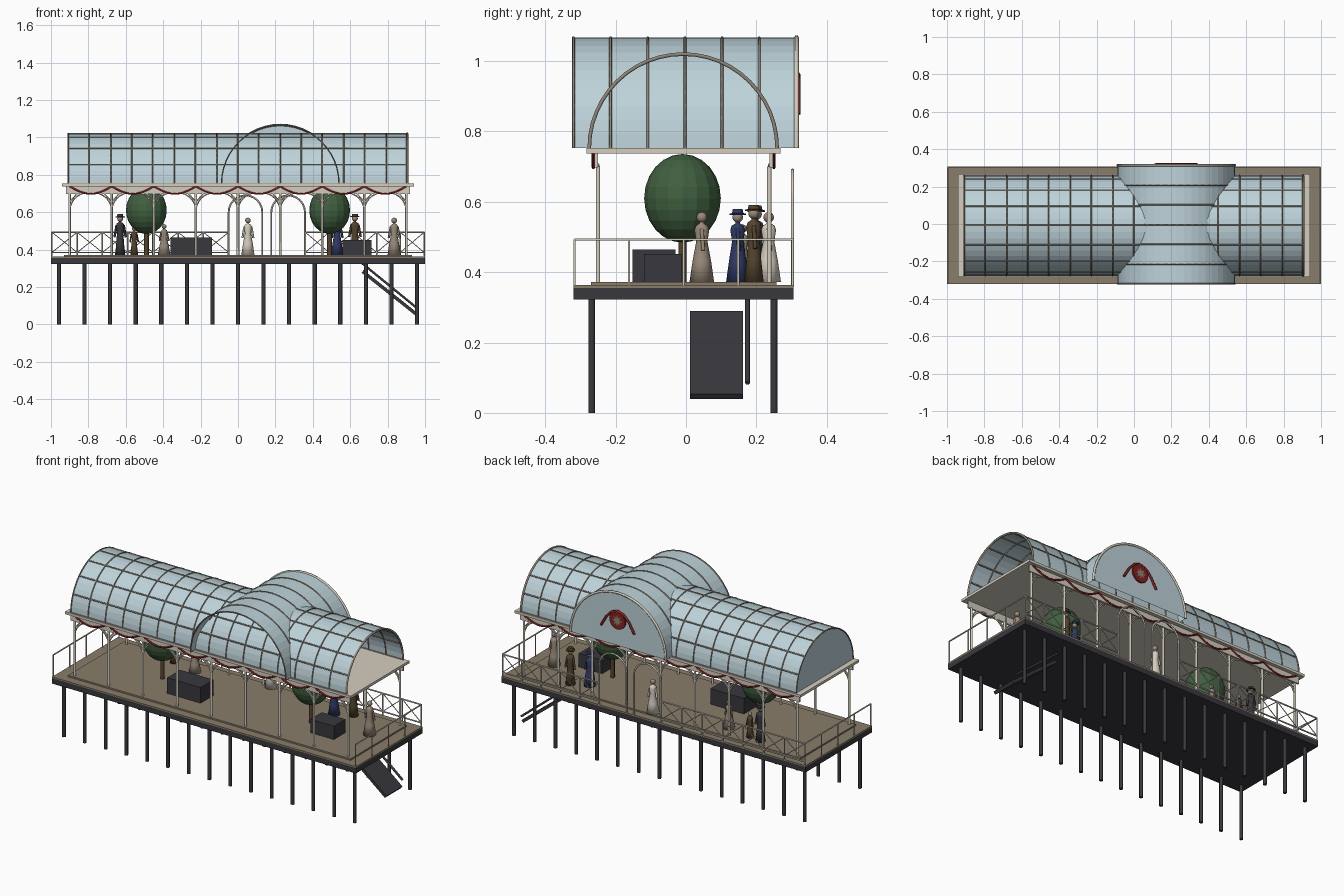
import bpy, bmesh, math
from math import sin, cos, pi
from mathutils import Vector, Matrix

cube = bpy.data.objects.get("Cube")
if cube:
    bpy.data.objects.remove(cube, do_unlink=True)


def material(name, *rgb):
    m = bpy.data.materials.new(name)
    m.use_nodes = True
    m.diffuse_color = (*rgb, 1)
    m.node_tree.nodes["Principled BSDF"].inputs["Base Color"].default_value = (*rgb, 1)
    return m


CREAM = material("cream paint", .66, .61, .52)
GLASS = material("pale blue glass", .51, .65, .70)
RIB = material("grey brown ribs", .27, .235, .19)
DARK = material("dark iron", .04, .04, .048)
DECK = material("tan decking", .25, .205, .145)
GREEN = material("leaf green", .05, .115, .05)
RED = material("deep red", .23, .015, .015)
NAVY = material("navy cloth", .03, .042, .13)
BROWN = material("brown cloth", .09, .058, .027)
TAUPE = material("taupe cloth", .32, .255, .195)


def finish(name, bm, mat, smooth=False):
    me = bpy.data.meshes.new(name)
    bm.to_mesh(me)
    bm.free()
    me.materials.append(mat)
    ob = bpy.data.objects.new(name, me)
    bpy.context.collection.objects.link(ob)
    if smooth:
        me.shade_smooth()
    return ob


def boxes(name, mat, *bounds):
    bm = bmesh.new()
    for x0, x1, y0, y1, z0, z1 in bounds:
        mid = Matrix.Translation(((x0 + x1) / 2, (y0 + y1) / 2, (z0 + z1) / 2))
        bmesh.ops.create_cube(bm, size=1, matrix=mid @ Matrix.Diagonal((x1 - x0, y1 - y0, z1 - z0, 1)))
    return finish(name, bm, mat)


def bars(name, mat, radius, paths, res=1):
    """Round bars along point paths, joined as one mesh."""
    cu = bpy.data.curves.new(name, "CURVE")
    cu.dimensions, cu.bevel_depth, cu.bevel_resolution, cu.use_fill_caps = "3D", radius, res, True
    for path in paths:
        sp = cu.splines.new("POLY")
        sp.points.add(len(path) - 1)
        for p, co in zip(sp.points, path):
            p.co = (*co, 1)
    tmp = bpy.data.objects.new(name, cu)
    bpy.context.collection.objects.link(tmp)
    bpy.context.view_layer.update()
    me = bpy.data.meshes.new_from_object(tmp.evaluated_get(bpy.context.evaluated_depsgraph_get()))
    bpy.data.objects.remove(tmp, do_unlink=True)
    me.materials.clear()
    me.materials.append(mat)
    ob = bpy.data.objects.new(name, me)
    bpy.context.collection.objects.link(ob)
    return ob


def arc(r, n=24, a0=0.0, a1=pi):
    return [(r * cos(a0 + (a1 - a0) * i / n), r * sin(a0 + (a1 - a0) * i / n)) for i in range(n + 1)]


def lathe(bm, profile, at, n=12):
    rings = [[bm.verts.new((at[0] + r * cos(2 * pi * i / n), at[1] + r * sin(2 * pi * i / n), at[2] + z))
              for i in range(n)] for r, z in profile]
    for a, b in zip(rings, rings[1:]):
        for i in range(n):
            bm.faces.new((a[i], a[(i + 1) % n], b[(i + 1) % n], b[i]))
    bm.faces.new(rings[0][::-1])
    bm.faces.new(rings[-1])


def sheet(name, rows, mat):
    bm = bmesh.new()
    a, b = [[bm.verts.new(p) for p in row] for row in rows]
    for i in range(len(a) - 1):
        bm.faces.new((a[i], a[i + 1], b[i + 1], b[i]))
    return finish(name, bm, mat)


def panel(name, points, mat):
    bm = bmesh.new()
    bm.faces.new([bm.verts.new(p) for p in points])
    return finish(name, bm, mat)


FLOOR, YC, SPRING = .372, -.008, .753

# Deck, plinth and piles
boxes("deck_frame", DARK, (-1, 1, -.32, .305, .323, .355))
boxes("deck_boards", DECK, (-1, 1, -.32, .305, .355, .363), (-.93, .93, -.27, .257, .363, FLOOR))
pile_x = [-.957 + 1.914 * i / 14 for i in range(15)]
bars("piles", DARK, .011, [[(x, y, 0), (x, y, .33)] for x in pile_x for y in (-.268, .25)])

# Gangway with handrail
panel_steps = boxes("gangway", DARK, (-.19, .19, .012, .162, -.009, .009))
panel_steps.matrix_world = Matrix.Translation((.815, 0, .165)) @ Matrix.Rotation(math.radians(38.5), 4, "Y")
bars("gangway_handrail", DARK, .007, [[(.66, .175, .33), (.96, .175, .085)]])

# Columns, brackets, fascias and roof plate
col_x = [-.9 + .225 * i for i in range(9)]
sides = (-.25, .237)
bars("columns", CREAM, .007, [[(x, y, FLOOR - .01), (x, y, .70)] for x in col_x for y in sides])
brackets = []
for y in sides:
    for x in col_x:
        for s in (-1, 1):
            if abs(x + s * .05) < .92:
                brackets.append([(x + s * (.1 - u), y, .605 + v) for u, v in arc(.1, 8, 0, pi / 2)])
                brackets.append([(x, y, .655), (x + s * .04, y, .70)])
bars("arched_brackets", CREAM, .004, brackets)
boxes("fascias", CREAM, (-.92, .92, -.26, -.25, .697, .74), (-.92, .92, .237, .247, .697, .74))
boxes("roof_plate", CREAM, (-.94, .94, -.283, .268, .738, SPRING))

# Swags hung from column to column
swags = []
for y in (-.263, .25):
    for x in col_x[:-1]:
        swags.append([(x + .225 * t / 10, y, .738 - .04 * sin(pi * t / 10)) for t in range(11)])
bars("swags", RED, .005, swags)

# Long vault: open at the left end, glazed at the right end
R, X0, X1 = .267, -.908, .905


def long_arch(x, r=R, n=24):
    return [(x, YC + u, SPRING + v) for u, v in arc(r, n)]


sheet("long_vault_glass", (long_arch(X0), long_arch(X1)), GLASS)
panel("right_gable_glass", long_arch(X0), GLASS)
bars("long_vault_ribs", RIB, .004, [long_arch(X0 + (X1 - X0) * i / 16) for i in range(17)])
bars("long_vault_purlins", RIB, .004,
     [[(x, YC + R * cos(pi * k / 8), SPRING + R * sin(pi * k / 8)) for x in (X0, X1)] for k in range(9)])
bars("left_gable_ring", RIB, .006, [long_arch(X1)])

# Cross vault: open at the front, glazed at the back
CX, CR, Y0, Y1 = .226, .314, -.32, .314


def cross_arch(y, r=CR):
    return [(CX + u, y, SPRING + v) for u, v in arc(r)]


sheet("cross_vault_glass", (cross_arch(Y0), cross_arch(Y1)), GLASS)
panel("back_gable_glass", cross_arch(Y1), GLASS)
bars("cross_vault_ribs", RIB, .004, [cross_arch(Y0 + (Y1 - Y0) * i / 6) for i in range(6)])
bars("back_gable_ring", CREAM, .007, [cross_arch(Y1)])

# Emblem on the back gable: disc, star and draped ribbon
EZ = .905
disc = bmesh.new()
bmesh.ops.create_cone(disc, cap_ends=True, segments=24, radius1=.052, radius2=.052, depth=.009,
                      matrix=Matrix.Translation((CX, .319, EZ)) @ Matrix.Rotation(pi / 2, 4, "X"))
finish("emblem_disc", disc, RED)
panel("emblem_star", [(CX + r * cos(pi * i / 8), .325, EZ + r * sin(pi * i / 8))
                      for i in range(16) for r in [(.034, .016)[i % 2]]], RIB)
ribbon = [(-.11, -.055), (-.075, .005), (-.04, .042), (0, .056), (.04, .042), (.075, .005), (.11, -.055)]
bars("emblem_ribbon", RED, .007, [[(CX + x, .319, EZ + z) for x, z in ribbon]])

# Railings: crossed bays along the back, plain at both ends
TOP, BACK = .493, .303
gate = (-.05, .36)
rails, crosses = [], []
for a, b in ((-.995, gate[0]), (gate[1], .995)):
    rails += [[(a, BACK, z), (b, BACK, z)] for z in (TOP, .385)]
    n = round((b - a) / .135)
    for i in range(n + 1):
        x = a + (b - a) * i / n
        rails.append([(x, BACK, .36), (x, BACK, TOP)])
        if i < n:
            w = (b - a) / n
            crosses += [[(x, BACK, .385), (x + w, BACK, TOP)], [(x, BACK, TOP), (x + w, BACK, .385)]]
for x in (-.995, .995):
    rails.append([(x, -.317, TOP), (x, BACK, TOP)])
    for i in range(5):
        y = -.317 + (BACK + .317) * i / 4
        rails.append([(x, y, .36), (x, y, TOP)])
bars("railings", CREAM, .004, rails)
bars("railing_crosses", CREAM, .0025, crosses)

# Garden arches in the back railing
bars("gate_arches", CREAM, .005,
     [[(c + .09, BACK, .36)] + [(c + u, BACK, .60 + v) for u, v in arc(.09, 12)] + [(c - .09, BACK, .36)]
      for c in (.04, .268)])

# Round trees and crates
for side, x in (("right", -.49), ("left", .49)):
    bm = bmesh.new()
    bmesh.ops.create_uvsphere(bm, u_segments=16, v_segments=12, radius=1,
                              matrix=Matrix.Translation((x, -.01, .61)) @ Matrix.Diagonal((.109, .109, .126, 1)))
    finish(side + "_tree_crown", bm, GREEN)
    bars(side + "_tree_trunk", BROWN, .013, [[(x, -.01, FLOOR - .01), (x, -.01, .52)]])
boxes("large_crate", DARK, (-.36, -.14, -.152, -.03, FLOOR, .465))
boxes("small_crate", DARK, (.56, .715, -.12, -.012, FLOOR, .452))


# Visitors: lathed robe, head, arms and optional hat
def visitor(name, x, y, height, cloth, wide, hat=None):
    k = height / .2
    robe = [(wide, 0), (wide * .75, .06), (.016, .115), (.021, .148), (.017, .16), (.006, .167), (.006, .175)]
    bm = bmesh.new()
    lathe(bm, [(r * k, z * k) for r, z in robe], (x, y, FLOOR))
    finish(name + "_robe", bm, cloth, True)
    bm = bmesh.new()
    bmesh.ops.create_uvsphere(bm, u_segments=12, v_segments=8, radius=.015 * k,
                              matrix=Matrix.Translation((x, y, FLOOR + .184 * k)))
    finish(name + "_head", bm, TAUPE, True)
    bars(name + "_arms", cloth, .006 * k,
         [[(x + s * .018 * k, y, FLOOR + .152 * k), (x + s * .029 * k, y + .004, FLOOR + .09 * k)] for s in (-1, 1)])
    if hat:
        bm = bmesh.new()
        lathe(bm, [(.024 * k, .19 * k), (.024 * k, .194 * k), (.016 * k, .196 * k), (.014 * k, .207 * k)],
              (x, y, FLOOR))
        finish(name + "_hat", bm, hat)


visitor("taupe_lady", .835, .045, .2, TAUPE, .035)
visitor("white_lady", .053, .235, .2, CREAM, .035)
visitor("seaside_lady", -.395, .16, .165, TAUPE, .04)
visitor("brown_man", .625, .193, .212, BROWN, .026, BROWN)
visitor("navy_officer", .53, .147, .2, NAVY, .033, NAVY)
visitor("dark_man", -.63, .2, .21, DARK, .026, DARK)
visitor("brown_child", -.555, .19, .15, BROWN, .028)
